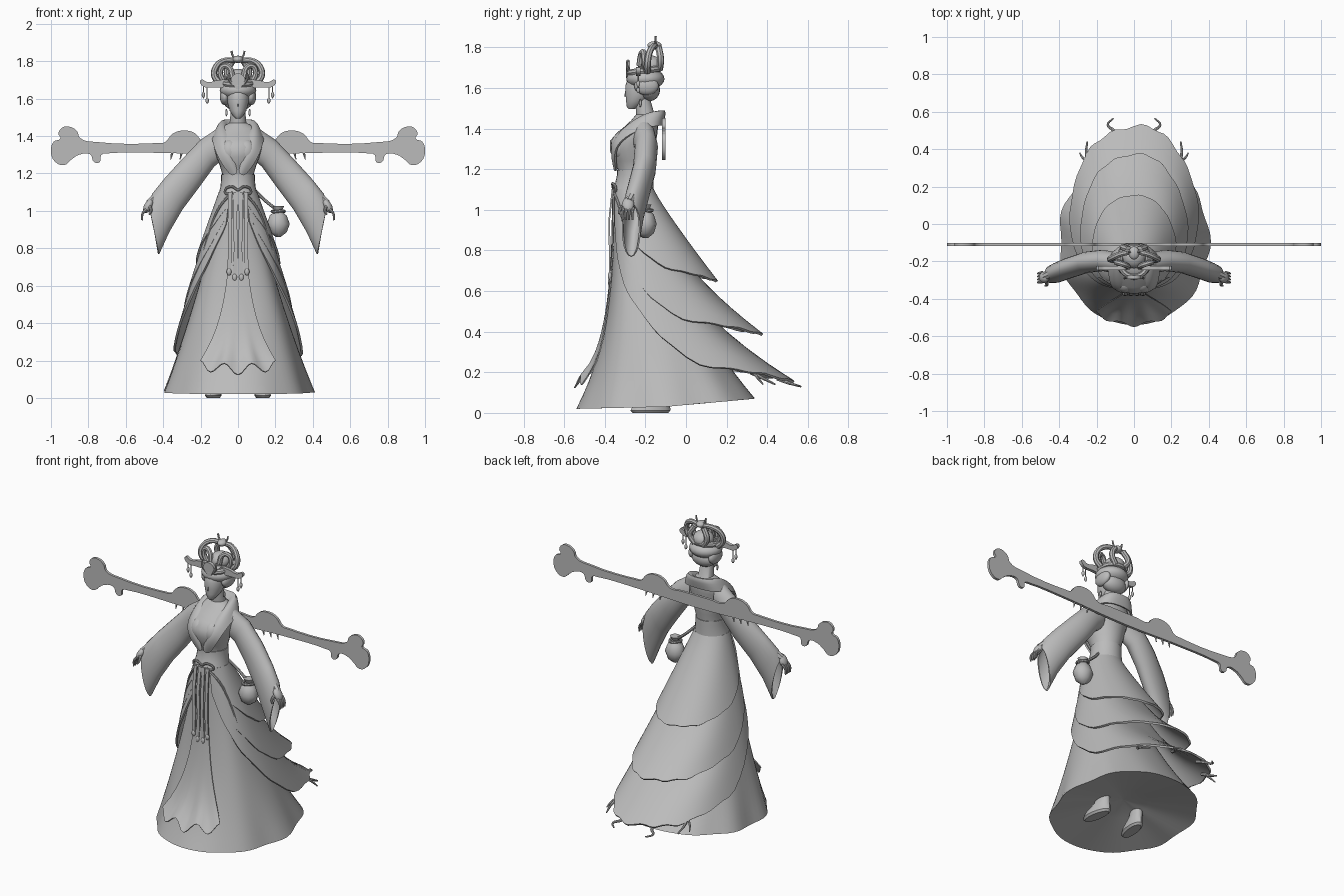
import bpy, bmesh
from math import sin, cos, pi, radians, copysign
from mathutils import Vector

if "Cube" in bpy.data.objects:
    bpy.data.objects.remove(bpy.data.objects["Cube"])

GREY = (0.5, 0.5, 0.5, 1)
grey = bpy.data.materials.new("plain_grey")
grey.use_nodes = True
grey.diffuse_color = GREY
grey.node_tree.nodes["Principled BSDF"].inputs["Base Color"].default_value = GREY
parts = []
SIDES = (("left", 1), ("right", -1))


def register(name, data):
    ob = bpy.data.objects.new(name, data)
    bpy.context.collection.objects.link(ob)
    data.materials.append(grey)
    parts.append(ob)
    return ob


def loft(name, rows, wrap=True, caps=False, thick=0, smooth=0):
    """Skin rows of points with quads; wrap closes each row into a ring."""
    n = len(rows[0])
    faces = [(i * n + j, i * n + (j + 1) % n, (i + 1) * n + (j + 1) % n, (i + 1) * n + j)
             for i in range(len(rows) - 1) for j in range(n if wrap else n - 1)]
    if caps:
        faces += [tuple(range(n))[::-1], tuple(range((len(rows) - 1) * n, len(rows) * n))]
    me = bpy.data.meshes.new(name)
    me.from_pydata([p for row in rows for p in row], [], faces)
    bm = bmesh.new()
    bm.from_mesh(me)
    bmesh.ops.recalc_face_normals(bm, faces=bm.faces)
    bm.to_mesh(me)
    bm.free()
    ob = register(name, me)
    if smooth:
        ob.modifiers.new("rounding", "SUBSURF").levels = smooth
    if thick:
        mod = ob.modifiers.new("thickness", "SOLIDIFY")
        mod.thickness, mod.offset = thick, 0
    return ob


def body(name, rings, n=24):
    """Stack of ellipses given as (z, y, half width, half depth)."""
    return loft(name, [[(rx * sin(2 * pi * k / n), y - ry * cos(2 * pi * k / n), z)
                        for k in range(n)] for z, y, rx, ry in rings], caps=True)


def ball(name, loc, size, rot=(0, 0, 0)):
    me = bpy.data.meshes.new(name)
    bm = bmesh.new()
    bmesh.ops.create_uvsphere(bm, u_segments=20, v_segments=12, radius=1)
    bm.to_mesh(me)
    bm.free()
    ob = register(name, me)
    ob.location, ob.scale, ob.rotation_euler = loc, size, rot
    return ob


def curve(name, pts, closed=False, dims="3D"):
    cu = bpy.data.curves.new(name, "CURVE")
    cu.dimensions, cu.resolution_u = dims, 4
    sp = cu.splines.new("BEZIER")
    sp.bezier_points.add(len(pts) - 1)
    sp.use_cyclic_u = closed
    for bp, p in zip(sp.bezier_points, pts):
        bp.co = Vector(p)
        bp.handle_left_type = bp.handle_right_type = "AUTO"
    return register(name, cu)


def tube(name, pts, r, tip=1.0, closed=False):
    ob = curve(name, pts, closed)
    ob.data.bevel_depth, ob.data.bevel_resolution, ob.data.use_fill_caps = r, 2, True
    for i, bp in enumerate(ob.data.splines[0].bezier_points):
        bp.radius = 1 + (tip - 1) * i / (len(pts) - 1)
    return ob


def plate(name, outline, y, half):
    """Smooth filled outline in the x-z plane."""
    ob = curve(name, [(x, z, 0) for x, z in outline], True, "2D")
    ob.data.fill_mode, ob.data.extrude = "BOTH", half
    ob.location, ob.rotation_euler = (0, y, 0), (pi / 2, 0, 0)
    return ob


def flip(pts, s):
    return [(s * x, y, z) for x, y, z in pts]


# Skirt surface: angle a is zero at the back, t runs from waist to hem
def skirt(a, t, width, mid, back, front, z_back, z_side, z_front, bend, flare):
    s, c = sin(a), cos(a)
    reach, z1, p = (back - mid, z_back, bend) if c > 0 else (mid - front, z_front, 3)
    x0, y0 = .097 * s, -.26 + .095 * c
    if c > 0:
        s, c = copysign(abs(s) ** .9, s), c ** .9
    y1 = mid + reach * c
    z1 = z_side + (z1 - z_side) * abs(c)
    p = 1 + (p - 1) * abs(c)
    return Vector((x0 + (width * s - x0) * t ** flare, y0 + (y1 - y0) * t ** p, 1.1 + (z1 - 1.1) * t))


# Underskirt with a softly waved hem, closed below by a shallow hollow
UNDER = (.4, -.1, .34, -.54, .07, .03, .02, 1.7, 1.3)
hollow = Vector((0, -.1, .13))
rows = []
for i in range(17):
    t = i / 16
    row = []
    for k in range(72):
        a = 2 * pi * k / 72
        wave = .012 * sin(a * 9) * sin(a) ** 2 * t ** 5
        row.append(skirt(a, t, *UNDER) + wave * Vector((sin(a), cos(a), 0)))
    rows.append(row)
rows += [[p.lerp(hollow, f) for p in rows[16]] for f in (.03, .3, .65, .99)]
loft("underskirt", rows, caps=True)

# Three open overskirt tiers with a hem that climbs to the waist at the front
TIERS = {"upper_tier": (.225, -.19, .15, -.39, .65, .74, .74, 1.1, 1),
         "middle_tier": (.29, -.15, .37, -.42, .39, .49, .49, 1.75, 1),
         "lower_tier": (.348, -.09, .52, -.47, .16, .27, .27, 2.2, 1)}
for name, shape in TIERS.items():
    rows = []
    for i in range(13):
        row = []
        for k in range(65):
            a = radians(155) * (k / 32 - 1)
            end = 1 - .8 * max(0, abs(a) - radians(80)) / radians(75)
            end += .012 * sin(a * 11) * cos(a * 5)
            row.append(skirt(a, end * i / 12, *shape))
        rows.append(row)
    loft(name, rows, wrap=False, thick=.012)

# Front apron: narrow above, spreading to a pointed hem
rows = []
for i in range(17):
    row = []
    for k in range(-12, 13):
        u = k / 12
        t = (.86 + .025 * cos(u * 3 * pi) + .02 * (1 - abs(u))) * i / 16
        a = pi - u * (.28 + .36 * (i / 16) ** 4)
        row.append(skirt(a, t, *UNDER) + Vector((0, -.007 - .05 * (i / 16) ** 12, 0)))
    rows.append(row)
loft("apron", rows, wrap=False, thick=.006)

# Torso, neck and sash
body("torso", [(1.06, -.26, .1, .1), (1.15, -.25, .084, .083), (1.2, -.25, .085, .086), (1.24, -.255, .097, .1),
               (1.29, -.262, .115, .112), (1.34, -.26, .128, .113), (1.38, -.24, .136, .1), (1.41, -.22, .134, .082),
               (1.44, -.205, .11, .065), (1.47, -.2, .045, .045), (1.55, -.215, .037, .037)])
body("sash", [(1.1, -.26, .101, .1), (1.13, -.255, .094, .094), (1.17, -.25, .09, .09), (1.195, -.25, .09, .09)])

# Broad shawl collar folding over onto the shoulders
inner = [(0, -.15, 1.44), (.05, -.155, 1.45), (.065, -.22, 1.45), (.052, -.3, 1.4), (.035, -.365, 1.32), (0, -.345, 1.2)]
outer = [(0, -.09, 1.51), (.08, -.1, 1.515), (.1, -.2, 1.49), (.098, -.31, 1.41), (.075, -.385, 1.32), (.015, -.355, 1.2)]
lower = [(0, -.115, 1.42), (.1, -.125, 1.415), (.14, -.2, 1.405), (.13, -.3, 1.36), (.11, -.36, 1.29), (.035, -.335, 1.18)]
loft("shawl_collar", [flip(row[:0:-1], -1) + row for row in (inner, outer, lower)], wrap=False, thick=.01, smooth=2)

# Head, face and hair
body("head", [(1.495, -.268, .012, .014), (1.508, -.26, .026, .032), (1.535, -.245, .044, .05), (1.57, -.232, .055, .066),
              (1.61, -.225, .06, .074), (1.65, -.215, .055, .07), (1.68, -.21, .03, .04)])
loft("nose", [[(-.003, -.288, 1.59), (0, -.298, 1.59), (.003, -.288, 1.59)],
              [(-.008, -.28, 1.555), (0, -.305, 1.558), (.008, -.28, 1.555)]], caps=True)
ball("lips", (0, -.286, 1.533), (.013, .006, .006))
ball("hair_cap", (0, -.2, 1.645), (.098, .094, .055))
ball("hair_nape", (0, -.18, 1.59), (.08, .052, .055))
ball("hair_bun", (0, -.175, 1.71), (.062, .062, .05))
plate("forehead_jewel", [(0, 1.65), (.03, 1.685), (.036, 1.71), (0, 1.735), (-.036, 1.71), (-.03, 1.685)], -.285, .01)
tube("crown_band", [(.075 * sin(k * pi / 6), -.205 + .075 * cos(k * pi / 6), 1.685 + .01 * cos(k * pi / 6))
                    for k in range(12)], .016, closed=True)
tube("crown_crescent", [(-.035, -.15, 1.855), (-.025, -.15, 1.825), (0, -.15, 1.815), (.025, -.15, 1.825),
                        (.035, -.15, 1.855)], .006, .8)
ball("crown_knot", (0, -.155, 1.81), (.028, .035, .02))

for side, s in SIDES:
    # Hair locks, loops, pins and hanging beads
    ball(side + "_hair_lock", (s * .07, -.195, 1.61), (.027, .06, .045))
    tube(side + "_outer_hair_loop", flip([(.09, -.19, 1.68), (.126, -.19, 1.72), (.115, -.18, 1.775), (.07, -.16, 1.805),
                                          (.02, -.15, 1.805)], s), .018, .8)
    tube(side + "_inner_hair_loop", flip([(.03, -.23, 1.71), (.045, -.22, 1.765), (.075, -.21, 1.775), (.095, -.205, 1.74),
                                          (.075, -.205, 1.69)], s), .015)
    tube(side + "_rear_hair_loop", flip([(.03, -.13, 1.69), (.06, -.125, 1.74), (.03, -.135, 1.8)], s), .017)
    plate(side + "_hair_pin", [(s * x, z) for x, z in ((.04, 1.69), (.1, 1.7), (.16, 1.688), (.2, 1.7), (.195, 1.672),
                                                       (.12, 1.66), (.06, 1.665))], -.235, .01)
    for n, x in enumerate((.165, .185)):
        tube(side + "_tassel_%d" % n, flip([(x, -.235, 1.68), (x, -.235, 1.6)], s), .003)
        ball(side + "_bead_%d" % n, (s * x, -.235, 1.59 + .03 * n), (.009, .009, .016))
    ball(side + "_earring", (s * .062, -.225, 1.525), (.006, .006, .02))
    tube(side + "_crown_leaf", flip([(.03, -.28, 1.68), (.05, -.29, 1.71), (.045, -.285, 1.74)], s), .01, .2)
    ball(side + "_bust", (s * .045, -.312, 1.315), (.055, .058, .07))

    # Hanging sleeve: each section runs from its outer to its inner edge
    rows = []
    for ox, oz, ix, iz, y, r in ((.09, 1.45, .08, 1.28, -.21, .052), (.2, 1.375, .13, 1.24, -.195, .053),
                                 (.3, 1.27, .21, 1.13, -.205, .053), (.395, 1.165, .3, 1.01, -.235, .052),
                                 (.455, 1.09, .37, .89, -.26, .05), (.475, 1.03, .425, .77, -.27, .042)):
        ring = []
        for k in range(20):
            c, d = cos(k * pi / 10), sin(k * pi / 10)
            ring.append((s * ((ox + ix) / 2 + (ox - ix) / 2 * c), y + r * d, (oz + iz) / 2 + (oz - iz) / 2 * c))
        rows.append(ring)
    loft(side + "_sleeve", rows, thick=.008)
    tube(side + "_forearm", flip([(.36, -.23, 1.14), (.43, -.26, 1.08), (.475, -.28, 1.04)], s), .026, .8)
    ball(side + "_palm", (s * .48, -.285, 1.025), (.022, .03, .04), (0, -s * .5, 0))
    for n in range(4):
        y = -.308 + .016 * n
        tube(side + "_finger_%d" % n, flip([(.49, y, 1.01), (.51, y - .004, .985), (.513, y - .004, .95)], s), .009, .5)
    tube(side + "_thumb", flip([(.475, -.3, 1.03), (.465, -.325, 1.0), (.475, -.33, .98)], s), .01, .5)

    # Shoe rising into the skirt
    shoe = body(side + "_shoe", [(0, 0, .032, .088), (.012, 0, .042, .1), (.035, .005, .04, .092), (.075, .04, .034, .055),
                                 (.13, .05, .03, .04)], 16)
    shoe.location, shoe.rotation_euler = (s * .132, -.175, 0), (0, 0, s * .15)

    # Waist ribbons and bow
    for n, x in enumerate((.012, .042)):
        path = [(x, -.362, 1.1), (x + .003, -.378, .95), (x, -.376, .8), (x + .006, -.375, .64 + .03 * n)]
        loft(side + "_ribbon_%d" % n, [flip([(px - .01, y, z), (px + .01, y, z)], s) for px, y, z in path],
             wrap=False, thick=.008)
        ball(side + "_ribbon_end_%d" % n, (s * (x + .006), -.375, .645 + .03 * n), (.013, .01, .02))
    tube(side + "_bow", flip([(0, -.36, 1.11), (.04, -.36, 1.13), (.07, -.345, 1.1), (.035, -.36, 1.09)], s), .007)
    tube(side + "_hip_cord", flip([(.03, -.36, 1.1), (.1, -.33, 1.02), (.15, -.3, .9), (.19, -.28, .76)], s), .008, .7)

    # Curled tips along the trailing hem
    tube(side + "_rear_curl", flip([(.09, .45, .17), (.11, .5, .15), (.14, .53, .14), (.11, .565, .13)], s), .011, .4)
    tube(side + "_side_curl", flip([(.24, .32, .2), (.255, .38, .17), (.25, .44, .14)], s), .011, .4)
    tube(side + "_small_curl", flip([(.24, .33, .2), (.275, .355, .17), (.29, .38, .14)], s), .009, .4)

    # Fringe beneath the banner arch
    for n in range(3):
        x = .25 + .05 * n
        tube(side + "_fringe_%d" % n, flip([(x, -.11, 1.32), (x + .01, -.11, 1.275)], s), .008, .3)

# Long banner behind the shoulders
half = [(.1, 1.375), (.19, 1.375), (.23, 1.415), (.29, 1.43), (.35, 1.412), (.39, 1.368), (.43, 1.363), (.75, 1.368),
        (.845, 1.39), (.86, 1.425), (.9, 1.45), (.94, 1.445), (.96, 1.412), (.95, 1.388), (.985, 1.37), (1, 1.32),
        (.98, 1.265), (.93, 1.245), (.89, 1.275), (.85, 1.3), (.79, 1.302), (.77, 1.262), (.74, 1.26), (.73, 1.3),
        (.69, 1.308), (.4, 1.31), (.1, 1.3)]
plate("back_banner", half + [(-x, z) for x, z in half[::-1]], -.11, .008)

# Hip pouch on its cord
pouch = body("hip_pouch", [(.86, -.2, .012, .012), (.885, -.2, .045, .042), (.93, -.2, .062, .056), (.975, -.2, .045, .042),
                           (1, -.2, .018, .018), (1.025, -.2, .032, .03)], 12)
pouch.location.x = .215
tube("pouch_cord", [(.08, -.22, 1.12), (.14, -.2, 1.06), (.215, -.2, 1.0)], .009)
tube("pouch_tie", [(.19, -.225, .995), (.24, -.225, 1.0), (.235, -.175, .995), (.195, -.175, 1.0)], .008, closed=True)

# Turn curves into meshes and smooth everything except sharp edges
bpy.ops.object.select_all(action="DESELECT")
for ob in parts:
    ob.select_set(True)
bpy.context.view_layer.objects.active = next(o for o in parts if o.type == "CURVE")
bpy.ops.object.convert(target="MESH")
bpy.ops.object.shade_smooth_by_angle(angle=radians(40))
